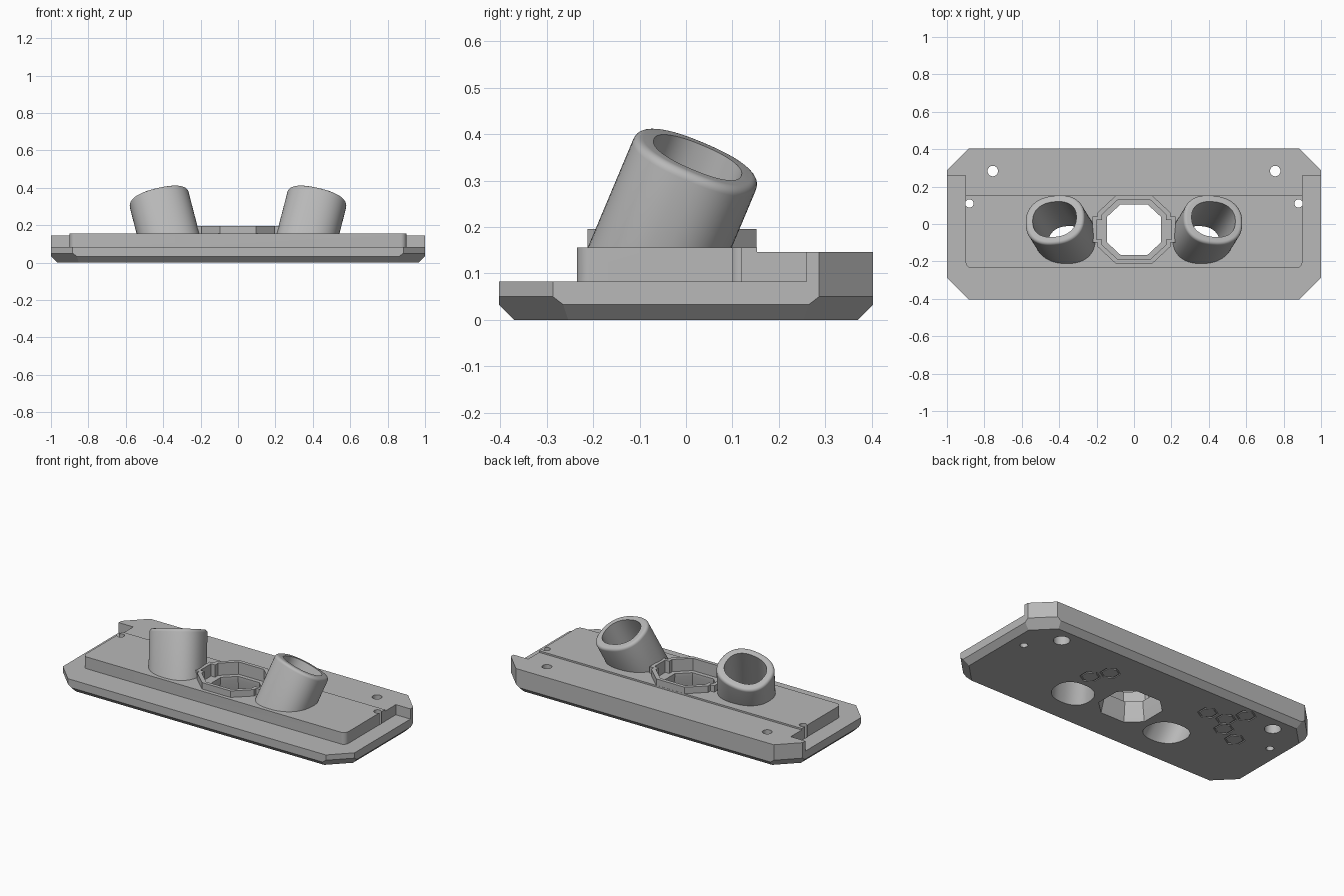
import bpy, bmesh
from math import cos, sin, pi, radians, copysign
from mathutils import Vector

if "Cube" in bpy.data.objects:
    bpy.data.objects.remove(bpy.data.objects["Cube"])

grey = bpy.data.materials.new("plain_grey")
grey.use_nodes = True
grey.diffuse_color = (0.48, 0.48, 0.48, 1)
grey.node_tree.nodes["Principled BSDF"].inputs["Base Color"].default_value = (0.48, 0.48, 0.48, 1)


def finish(name, bm):
    bmesh.ops.recalc_face_normals(bm, faces=bm.faces)
    mesh = bpy.data.meshes.new(name)
    bm.to_mesh(mesh)
    bm.free()
    mesh.materials.append(grey)
    obj = bpy.data.objects.new(name, mesh)
    bpy.context.collection.objects.link(obj)
    return obj


def loft(name, rings):
    bm = bmesh.new()
    loops = [[bm.verts.new(p) for p in ring] for ring in rings]
    n = len(loops[0])
    for a, b in zip(loops, loops[1:]):
        for i in range(n):
            bm.faces.new((a[i], a[(i + 1) % n], b[(i + 1) % n], b[i]))
    bm.faces.new(loops[0])
    bm.faces.new(loops[-1])
    return finish(name, bm)


def prism(name, outline, z0, z1):
    return loft(name, [[(x, y, z) for x, y in outline] for z in (z0, z1)])


def box(name, x0, x1, y0, y1, z0, z1):
    return prism(name, [(x0, y0), (x1, y0), (x1, y1), (x0, y1)], z0, z1)


def polygon(cx, cy, r, n, turn=0.0):
    return [(cx + r * cos(2 * pi * i / n + turn), cy + r * sin(2 * pi * i / n + turn)) for i in range(n)]


def octagon(cx, cy, hx, hy, k=0.5):
    # octagon with flat sides at hx and hy
    return [(cx + sx * a, cy + sy * b) for sx, sy, pair in (
        (1, 1, ((hx, hy * k), (hx * k, hy))), (-1, 1, ((hx * k, hy), (hx, hy * k))),
        (-1, -1, ((hx, hy * k), (hx * k, hy))), (1, -1, ((hx * k, hy), (hx, hy * k)))) for a, b in pair]


def combine(target, others, op, keep=False):
    bpy.context.view_layer.objects.active = target
    for other in others:
        mod = target.modifiers.new(op.lower(), "BOOLEAN")
        mod.operation, mod.solver, mod.object = op, "EXACT", other
        bpy.ops.object.modifier_apply(modifier=mod.name)
        if not keep:
            bpy.data.objects.remove(other)


# Base plate: block trimmed by corner planes and bottom chamfers
bm = bmesh.new()
bmesh.ops.create_cube(bm, size=1)
for v in bm.verts:
    v.co = (v.co.x * 2, v.co.y * 0.806, (v.co.z + 0.5) * 0.146)
cuts = []
for s in (-1, 1):
    cuts += [((s, 0, 0.033), (s, 0, -1)), ((0, s * 0.403, 0.033), (0, s, -1))]
    for t in (-1, 1):
        corner = (s, t * 0.287, 0.05)
        cuts += [(corner, (s, t, 0)), (corner, (s, t, -1.32))]
for point, normal in cuts:
    geom = bm.verts[:] + bm.edges[:] + bm.faces[:]
    res = bmesh.ops.bisect_plane(bm, geom=geom, plane_co=point, plane_no=normal, clear_outer=True)
    rim = [e for e in res["geom_cut"] if isinstance(e, bmesh.types.BMEdge)]
    bmesh.ops.edgeloop_fill(bm, edges=rim)
base = finish("base_plate", bm)
combine(base, [box("front_step_cutter", -1.2, 1.2, -1, 0.26, 0.083, 0.3)], "DIFFERENCE")


# Raised deck with rounded front corners
def deck(name, back, z0, z1, r=0.03):
    arc = [radians(270 + 15 * i) for i in range(7)]
    right = [(0.9 - r + r * cos(a), -0.235 + r + r * sin(a)) for a in arc] + [(0.9, back)]
    return prism(name, right + [(-x, y) for x, y in reversed(right)], z0, z1)


combine(base, [deck("rear_deck", 0.28, 0.06, 0.146), deck("front_deck", 0.153, 0.05, 0.156)], "UNION")

# Angled oval tubes
SEGMENTS = 64


def tube_parts(side, label):
    axis = Vector((side * 0.26, 0.42, 1)).normalized()
    centre = Vector((side * 0.425, 0.025, 0.35))
    u = (Vector((1, 0, 0)) - axis * axis.x).normalized()
    v = axis.cross(u)

    def ring(a, b, d):
        pts = []
        for i in range(SEGMENTS):
            c, s = cos(2 * pi * i / SEGMENTS), sin(2 * pi * i / SEGMENTS)
            c, s = (copysign(abs(w) ** 0.86, w) for w in (c, s))
            pts.append(centre + axis * d + u * a * c + v * b * s)
        return pts

    a, b, r = 0.162, 0.143, 0.018
    edge = [(r * (1 - cos(t)), -r * (1 - sin(t))) for t in (radians(18 * i) for i in range(6))]
    outer = loft(label + "_tube", [ring(a, b, -0.4)] + [ring(a - i, b - i, d) for i, d in edge])
    combine(outer, [box("tube_foot_cutter", -2, 2, -2, 2, -1, 0.15)], "DIFFERENCE")
    bore = loft(label + "_bore_cutter", [ring(0.12, 0.102, d) for d in (-0.6, 0.1)])
    return outer, bore


tubes, bores = zip(tube_parts(1, "left"), tube_parts(-1, "right"))

# Centre collar with side bumps, stepped recess and through opening
CY = -0.03
collar = prism("centre_collar", octagon(0, CY, 0.195, 0.182), 0.15, 0.196)
combine(collar, [box("collar_bumps", -0.222, 0.222, CY - 0.07, CY + 0.07, 0.15, 0.196)], "UNION")
recess = prism("recess_cutter", octagon(0, CY, 0.172, 0.16), 0.12, 0.3)
combine(recess, [box("recess_bumps", -0.2, 0.2, CY - 0.052, CY + 0.052, 0.12, 0.3)], "UNION")
opening = loft("opening_cutter", [[(x, y, z) for x, y in octagon(0, CY, 0.145 + f, 0.135 + f)]
                                  for z, f in ((-0.01, 0.02), (0.1, 0), (0.3, 0))])

# Screw holes, with wider seats underneath the rear pair
holes = []
for s in (-1, 1):
    holes += [prism("screw_cutter", polygon(s * 0.755, 0.283, 0.028, 32), -0.1, 0.3),
              prism("seat_cutter", polygon(s * 0.755, 0.283, 0.046, 32), -0.1, 0.06),
              prism("pin_cutter", polygon(s * 0.88, 0.11, 0.022, 24), -0.1, 0.3)]

# Shallow hexagon grooves on the underside
grooves = []
for x, y in ((-0.55, 0.3), (-0.67, 0.06), (-0.55, 0.11), (-0.49, 0.2), (-0.37, 0.19), (0.32, 0.18), (0.38, 0.08)):
    groove = prism("groove_cutter", polygon(x, y, 0.058, 6, pi / 6), -0.02, 0.005)
    combine(groove, [prism("groove_core", polygon(x, y, 0.048, 6, pi / 6), -0.05, 0.05)], "DIFFERENCE")
    grooves.append(groove)

combine(base, [recess, opening, *bores], "DIFFERENCE", keep=True)
combine(base, holes + grooves, "DIFFERENCE")
for tube, bore in zip(tubes, bores):
    combine(tube, [bore], "DIFFERENCE")
combine(collar, [recess, opening], "DIFFERENCE")

# Smooth the round surfaces and keep hard edges
for obj in (base, collar, *tubes):
    bpy.ops.object.select_all(action="DESELECT")
    obj.select_set(True)
    bpy.context.view_layer.objects.active = obj
    bpy.ops.object.shade_smooth_by_angle(angle=radians(25))
